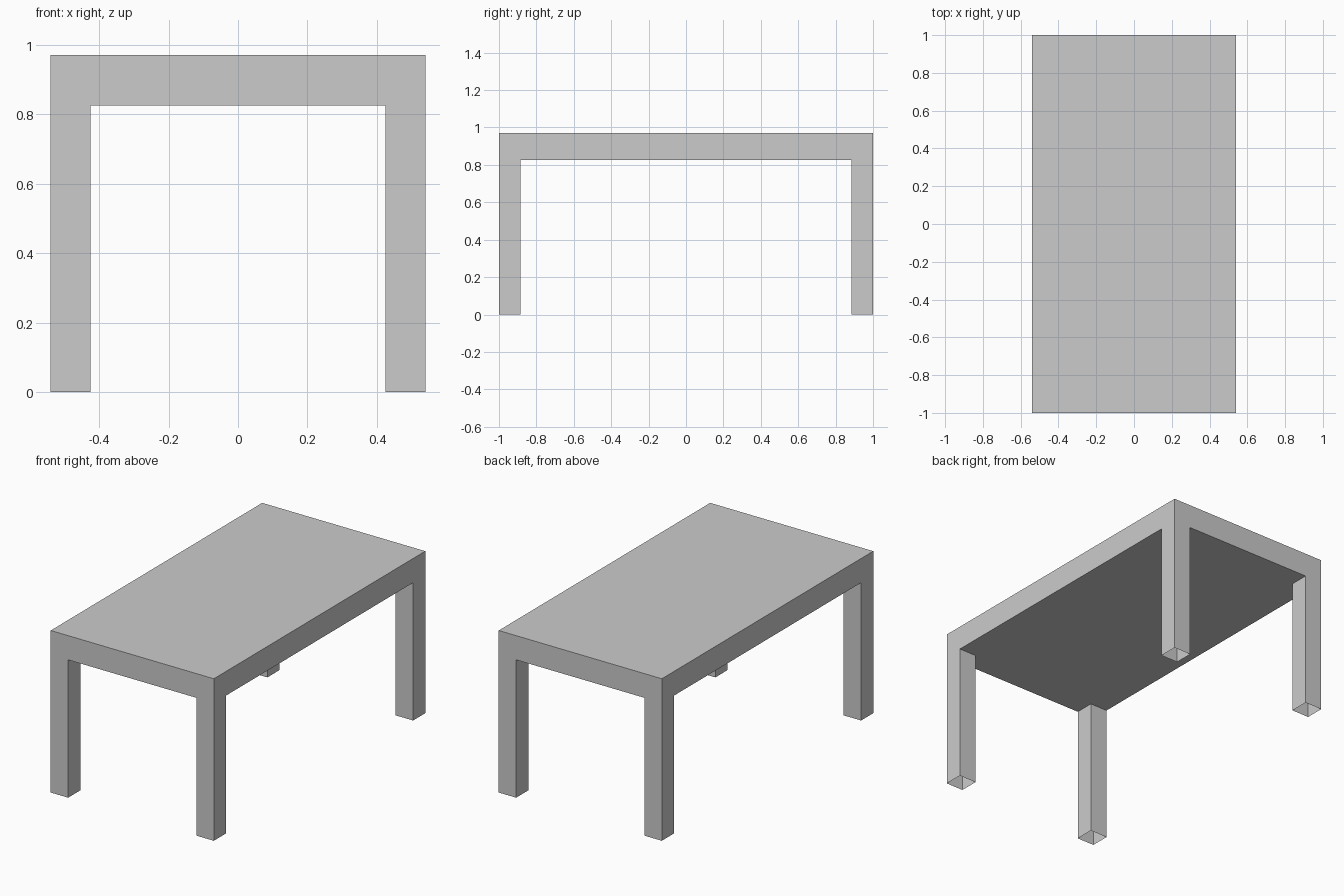
import bpy, bmesh
from mathutils import Matrix, Vector

if "Cube" in bpy.data.objects:
    bpy.data.objects.remove(bpy.data.objects["Cube"])

HALF_X, HALF_Y = 0.54, 1.0
UNDER, TOP = 0.825, 0.97
LEG = 0.115

bm = bmesh.new()

# Table top slab
size = Matrix.Diagonal((2 * HALF_X, 2 * HALF_Y, TOP - UNDER, 1))
bmesh.ops.create_cube(bm, size=1, matrix=Matrix.Translation((0, 0, (TOP + UNDER) / 2)) @ size)

# Cut the slab along the inner leg lines
for axis, half in ((Vector((1, 0, 0)), HALF_X), (Vector((0, 1, 0)), HALF_Y)):
    for side in (-1, 1):
        bmesh.ops.bisect_plane(bm, geom=bm.verts[:] + bm.edges[:] + bm.faces[:],
                               plane_co=axis * side * (half - LEG), plane_no=axis)

# Legs: pull the underside corners to the floor and leave the feet open
bm.normal_update()
corners = []
for f in bm.faces:
    c = f.calc_center_median()
    if f.normal.z < -0.9 and abs(c.x) > HALF_X - LEG and abs(c.y) > HALF_Y - LEG:
        corners.append(f)
feet = bmesh.ops.extrude_discrete_faces(bm, faces=corners)["faces"]
for f in feet:
    for v in f.verts:
        v.co.z = 0
bmesh.ops.delete(bm, geom=feet, context='FACES_ONLY')

mesh = bpy.data.meshes.new("table")
bm.to_mesh(mesh)
bm.free()
bpy.context.collection.objects.link(bpy.data.objects.new("table", mesh))
